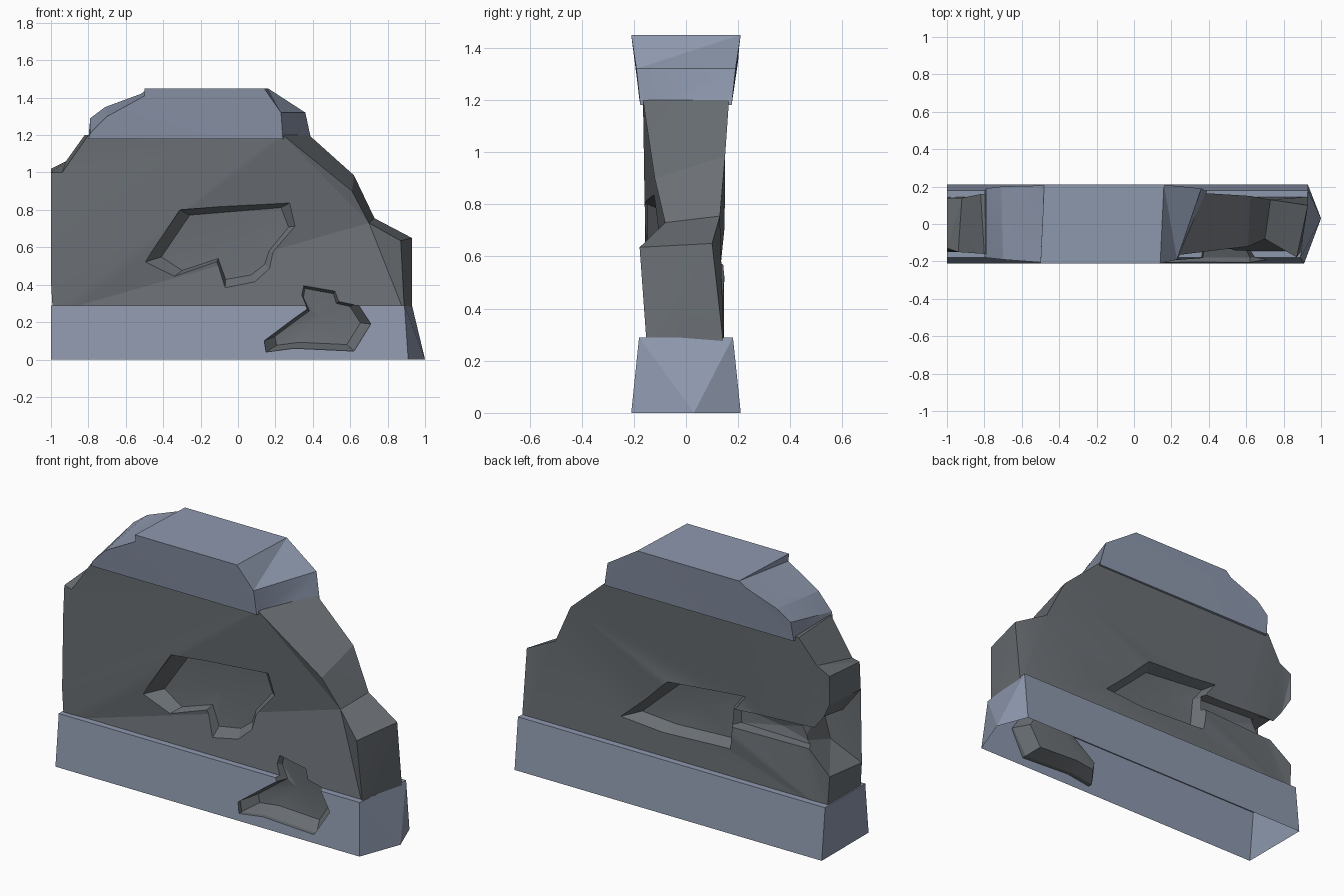
import bpy, bmesh, math

if "Cube" in bpy.data.objects:
    bpy.data.objects.remove(bpy.data.objects["Cube"])


def material(name, rgb):
    m = bpy.data.materials.new(name)
    m.diffuse_color = (*rgb, 1)
    m.use_nodes = True
    m.node_tree.nodes["Principled BSDF"].inputs["Base Color"].default_value = m.diffuse_color
    return m


MATS = [material("pale_blue_stone", (0.27, 0.315, 0.42)),
        material("dark_grey_stone", (0.145, 0.16, 0.175))]


def finish(name, bm, mat):
    bmesh.ops.triangulate(bm, faces=[f for f in bm.faces if len(f.verts) > 3])
    bmesh.ops.recalc_face_normals(bm, faces=bm.faces)
    me = bpy.data.meshes.new(name)
    bm.to_mesh(me)
    bm.free()
    for m in MATS:
        me.materials.append(m)
    for p in me.polygons:
        p.material_index = mat
    ob = bpy.data.objects.new(name, me)
    bpy.context.collection.objects.link(ob)
    return ob


def loft(name, rings, mat, tip=None):
    """Closed solid through equal-length rings; ends flat or drawn to a tip."""
    bm = bmesh.new()
    vs = [[bm.verts.new(p) for p in r] for r in rings]
    n = len(vs[0])
    for a, b in zip(vs, vs[1:]):
        for i in range(n):
            j = (i + 1) % n
            bm.faces.new((a[i], a[j], b[j], b[i]))
    bm.faces.new(vs[0])
    if tip:
        t = bm.verts.new(tip)
        for i in range(n):
            bm.faces.new((vs[-1][i], vs[-1][(i + 1) % n], t))
    else:
        bm.faces.new(vs[-1])
    return finish(name, bm, mat)


def dent(name, outline, centre, surface, floor, shrink=0.2):
    """Cutter: straight outside the surface, chamfered to a fan-shaped floor."""
    side = 1 if surface > 0 else -1
    cx, cz = centre
    inner = [(x + (cx - x) * shrink, z + (cz - z) * shrink) for x, z in outline]
    rings = [[(x, y, z) for x, z in pts] for pts, y in
             ((outline, side * 0.3), (outline, surface), (inner, floor))]
    return loft(name, rings, 1, (cx, floor - side * 0.015, cz))


def boolean(target, tool, op):
    mod = target.modifiers.new(op.lower(), 'BOOLEAN')
    mod.object, mod.operation, mod.solver = tool, op, 'EXACT'
    bpy.context.view_layer.objects.active = target
    bpy.ops.object.modifier_apply(modifier=mod.name)
    bpy.data.objects.remove(tool)


# Plinth with a pointed broken end
bm = bmesh.new()
for p in [(-1, -.21, 0), (.91, -.21, 0), (1, .03, 0), (.93, .21, 0), (-1, .21, 0),
          (-1, -.18, .29), (.89, -.18, .29), (.93, .18, .29), (-1, .18, .29)]:
    bm.verts.new(p)
bmesh.ops.convex_hull(bm, input=bm.verts)
wall = finish("broken_wall", bm, 0)

# Ragged wall body: front and back outlines
front = [(-.99, -.15, .25), (.89, -.15, .25), (.87, -.178, .635), (.70, -.08, .73),
         (.61, -.12, .90), (.24, -.165, 1.20), (-.80, -.16, 1.20), (-.94, -.15, 1.0),
         (-1, -.13, 1.0), (-1, -.14, .84), (-.88, -.15, .69), (-.76, -.14, .68),
         (-.81, -.14, .51), (-1, -.15, .42)]
back = [(-.99, .145, .25), (.93, .145, .25), (.93, .10, .65), (.73, .13, .755),
        (.62, .15, .985), (.38, .165, 1.20), (-.82, .16, 1.20), (-.92, .14, 1.06),
        (-1, .14, 1.02), (-1, .14, .86), (-.95, .12, .77), (-.77, .11, .68),
        (-.82, .12, .60), (-1, .14, .45)]
body = loft("wall_body", [front, back], 1)

# Coping stone on top
front = [(-.80, -.175, 1.18), (.24, -.175, 1.18), (.23, -.19, 1.32), (.14, -.21, 1.45),
         (-.50, -.21, 1.45), (-.50, -.205, 1.41), (-.70, -.19, 1.30), (-.79, -.18, 1.21)]
back = [(-.80, .175, 1.18), (.39, .175, 1.18), (.36, .19, 1.32), (.16, .21, 1.45),
        (-.48, .21, 1.45), (-.52, .205, 1.42), (-.71, .20, 1.35), (-.79, .19, 1.29)]
coping = loft("coping", [front, back], 0)

for part in (body, coping):
    boolean(wall, part, 'UNION')

# Chipped craters: large front, small on plinth, long one at the back, side groove
craters = [
    dent("front_crater", [(-.50, .52), (-.31, .80), (.30, .85), (.35, .72), (.22, .56),
                          (.19, .47), (.10, .40), (-.07, .37), (-.12, .51), (-.36, .43)],
         (-.05, .66), -.148, -.075),
    dent("plinth_crater", [(.34, .42), (.53, .385), (.55, .32), (.64, .30), (.71, .19),
                           (.62, .045), (.30, .06), (.15, .04), (.14, .10), (.30, .22),
                           (.37, .27), (.33, .36)],
         (.43, .22), -.18, -.10),
    dent("back_crater", [(.32, .44), (.015, .72), (-.48, .765), (-.40, .66), (-.38, .44),
                         (.05, .42)],
         (-.17, .60), .145, .075),
    dent("back_groove", [(-.36, .57), (-.36, .67), (-.95, .70), (-.95, .56)],
         (-.65, .62), .145, .08, 0.15),
]
for c in craters:
    boolean(wall, c, 'DIFFERENCE')

# Open, hollow underside
bm = bmesh.new()
bm.from_mesh(wall.data)
under = [f for f in bm.faces if all(v.co.z < 0.001 for v in f.verts)]
bmesh.ops.delete(bm, geom=under, context='FACES')
bm.to_mesh(wall.data)
bm.free()

wall.select_set(True)
bpy.context.view_layer.objects.active = wall
bpy.ops.object.shade_smooth_by_angle(angle=math.radians(14))
